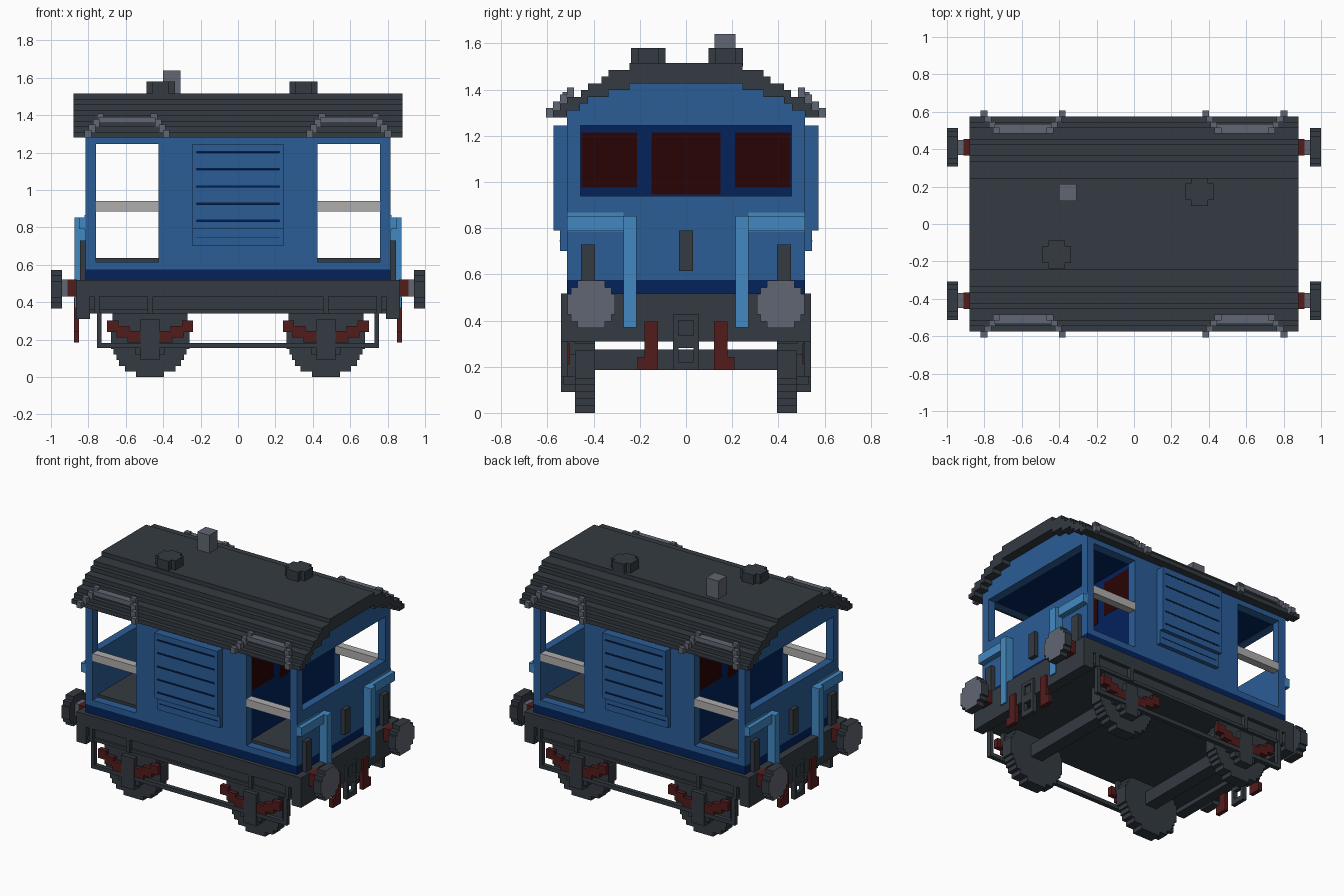
import bpy, bmesh, math

if "Cube" in bpy.data.objects:
    bpy.data.objects.remove(bpy.data.objects["Cube"], do_unlink=True)


def material(name, r, g, b):
    m = bpy.data.materials.new(name)
    m.use_nodes = True
    m.diffuse_color = (r, g, b, 1)
    m.node_tree.nodes["Principled BSDF"].inputs["Base Color"].default_value = (r, g, b, 1)
    return m


BLUE = material("body blue", .024, .11, .31)
NAVY = material("dark blue", .001, .016, .105)
SKY = material("light blue", .055, .25, .54)
DARK = material("dark grey", .034, .043, .053)
GREY = material("mid grey", .12, .133, .168)
PALE = material("pale grey", .43, .42, .415)
RED = material("rust red", .088, .012, .012)
PANE = material("window red", .023, .0012, .0015)


def blocks(name, mat, boxes, mx=False, my=False):
    """One object from boxes (x0, x1, y0, y1, z0, z1), mirrored in x and/or y."""
    bm = bmesh.new()
    for x0, x1, y0, y1, z0, z1 in boxes:
        for sx in (1, -1) if mx else (1,):
            for sy in (1, -1) if my else (1,):
                vs = bmesh.ops.create_cube(bm, size=1)["verts"]
                for v in vs:
                    v.co = (sx * (x0 + (v.co.x + .5) * (x1 - x0)),
                            sy * (y0 + (v.co.y + .5) * (y1 - y0)),
                            z0 + (v.co.z + .5) * (z1 - z0))
    bmesh.ops.recalc_face_normals(bm, faces=bm.faces)
    mesh = bpy.data.meshes.new(name)
    bm.to_mesh(mesh)
    bm.free()
    mesh.materials.append(mat)
    ob = bpy.data.objects.new(name, mesh)
    bpy.context.scene.collection.objects.link(ob)
    return ob


def rows(r, n):
    """Stepped disc: (half width, low, high) of each row."""
    h = 2 * r / n
    out = []
    for i in range(n):
        c = -r + (i + .5) * h
        w = math.sqrt(r * r - c * c)
        out.append((min(r, max(h, round(w / h * 2) * h / 2)), c - h / 2, c + h / 2))
    return out


STEP = .0294
EAVE = 1.28
OUTER = [.575, .545, .515, .455, .425, .365, .335, .245]
INNER = [.515, .46, .425, .335, .245]

# Stepped arched roof
shell = []
for i, w in enumerate(OUTER):
    z0, z1 = EAVE + i * STEP, EAVE + (i + 1) * STEP
    if i < len(INNER):
        shell += [(-.88, .88, s * INNER[i], s * w, z0, z1) for s in (1, -1)]
    else:
        shell.append((-.88, .88, -w, w, z0, z1))
blocks("roof", DARK, shell)

# Flat ceiling
blocks("ceiling", NAVY, [(-.76, .76, -.457, .457, 1.248, EAVE)])

# Rain strips following the roof steps
strip = [(.44, .745, .485, .535, 1.358, 1.39)]
for i in range(4):
    y = (.575, .545, .515, .485)[i]
    z = EAVE + i * STEP
    a, b = .365 + i * .022, .82 - i * .022
    strip += [(a, a + .036, y, y + .031, z, z + .04), (b - .036, b, y, y + .031, z, z + .04)]
blocks("rain_strips", GREY, strip, True, True)

# Roof vents and chimney
for n, (cx, cy) in enumerate([(-.413, -.163), (.35, .172)]):
    blocks(f"roof_vent_{n + 1}", DARK,
           [(cx - w, cx + w, cy + a, cy + b, 1.5, 1.58) for w, a, b in rows(.075, 5)])
blocks("chimney", GREY, [(-.4, -.307, .124, .215, 1.5, 1.64)])

# End walls with open windows, arched top and corner posts
arch = [(.76, .815, -w, w, EAVE + i * STEP, EAVE + (i + 1) * STEP) for i, w in enumerate(INNER)]
blocks("end_walls", BLUE, arch + [
    (.76, .815, -.515, .515, .575, .94),
    (.76, .815, -.515, .515, 1.245, EAVE),
    (.76, .815, -.515, -.457, .94, 1.245),
    (.76, .815, .457, .515, .94, 1.245)], True)

# Side walls with open verandas
blocks("side_walls", BLUE, [
    (0, .425, .457, .515, .575, EAVE),
    (.425, .76, .457, .515, 1.245, EAVE),
    (.425, .76, .457, .515, .575, .615)], True, True)
blocks("base_band", NAVY, [(-.815, .815, -.515, .515, .515, .575)])
blocks("floor", DARK, [(-.76, .76, -.457, .457, .575, .635)])
blocks("veranda_rails", PALE, [(.425, .76, .46, .515, .885, .94)], True, True)

# Cabin end walls with dark windows
blocks("cabin_walls", NAVY, [(.37, .424, -.457, .457, .635, 1.25)], True)
panes = []
for x in (.368, .422):
    panes += [(x, x + .004, -.15, .15, .945, 1.215)]
    panes += [(x, x + .004, s * .212, s * .452, .975, 1.215) for s in (1, -1)]
blocks("cabin_windows", PANE, panes, True)

# Side panels: framed slats with dark ledges in the gaps between them
SEAMS = [.835, .925, 1.015, 1.11, 1.2]
slats = [(-.243, .243, .51, .545, .70, 1.245)]
for s in (1, -1):
    slats.append((s * .222, s * .243, .54, .573, .79, 1.245))
for low, high in zip([.785] + SEAMS, SEAMS + [1.25]):
    slats.append((-.222, .222, .54, .573, low + .005, high - .005))
blocks("side_panel", BLUE, slats, my=True)
ledges = [(-.222, .222, .54, .574, z - .005, z - .001) for z in SEAMS]
ledges += [(-.222, .222, .543, .547, z, z + .005) for z in SEAMS + [.742]]
blocks("panel_ledges", NAVY, ledges, my=True)

# Underframe, flanges and ribs
blocks("underframe", DARK, [
    (-.86, .86, -.515, .515, .34, .518),
    (-.86, .86, -.542, .542, .43, .518),
    (-.79, .79, -.53, .53, .34, .362)])
blocks("buffer_beams", DARK, [(.79, .865, -.542, .542, .31, .518)], True)
blocks("frame_ribs", DARK, [(x - .015, x + .015, .51, .542, .34, .45) for x in (.47, .755)], True, True)

# Wheels, axles, guards and springs
CX, R = .47, .21
blocks("wheels", DARK, [(CX - w, CX + w, .395, .48, R + a, R + b) for w, a, b in rows(R, 14)], True, True)
blocks("axles", DARK, [(CX - .045, CX + .045, -.45, .45, .185, .275)], True)
blocks("axle_guards", DARK, [
    (CX - .2, CX + .2, .48, .51, .25, .345),
    (CX - .12, CX + .12, .48, .515, .155, .25),
    (CX - .08, CX + .08, .48, .53, .12, .185),
    (CX - .05, CX + .05, .48, .542, .09, .31)], True, True)
springs = []
for s in (1, -1):
    for a, b, z in ((.17, .23, .24), (.11, .18, .21), (.05, .12, .185)):
        springs.append((CX + s * a, CX + s * b, .505, .54, z, z + .062))
blocks("springs", RED, springs, True, True)
blocks("foot_rods", DARK, [
    (0, .755, .51, .54, .155, .183),
    (.73, .755, .51, .541, .155, .345)], True, True)

# Buffers
BY, BZ = .41, .47
blocks("buffer_sockets", RED, [(.86, .912, BY - .045, BY + .045, .43, .52)], True, True)
blocks("buffer_shafts", GREY, [(.91, .945, BY - .04, BY + .04, .43, .52)], True, True)
heads = blocks("buffer_heads", DARK,
               [(.94, 1, BY - w, BY + w, BZ + a, BZ + b) for w, a, b in rows(.103, 7)], True, True)
heads.data.materials.append(GREY)
for f in heads.data.polygons:
    if abs(f.center.x) > .99:
        f.material_index = 1

# End fittings: handrails, lamp irons, hooks, coupling and pipes
blocks("handrails", SKY, [
    (.81, .82, .27, .515, .785, .867),
    (.815, .85, .27, .515, .79, .852),
    (.815, .875, .215, .27, .518, .852),
    (.845, .875, .215, .27, .37, .518)], True, True)
blocks("lamp_irons", DARK, [(.815, .845, .395, .455, .51, .73)], True, True)
blocks("end_hooks", DARK, [(.815, .845, -.03, .03, .615, .79)], True)
blocks("coupling", DARK, [(.85, .878, s * .032, s * .057, .185, .425) for s in (1, -1)] +
       [(.85, .878, -.035, .035, a, b) for a, b in ((.185, .22), (.28, .335), (.4, .425))], True)
blocks("brake_pipes", RED, [
    (.85, .878, .122, .18, .185, .395),
    (.85, .878, .15, .21, .185, .243)], True, True)
